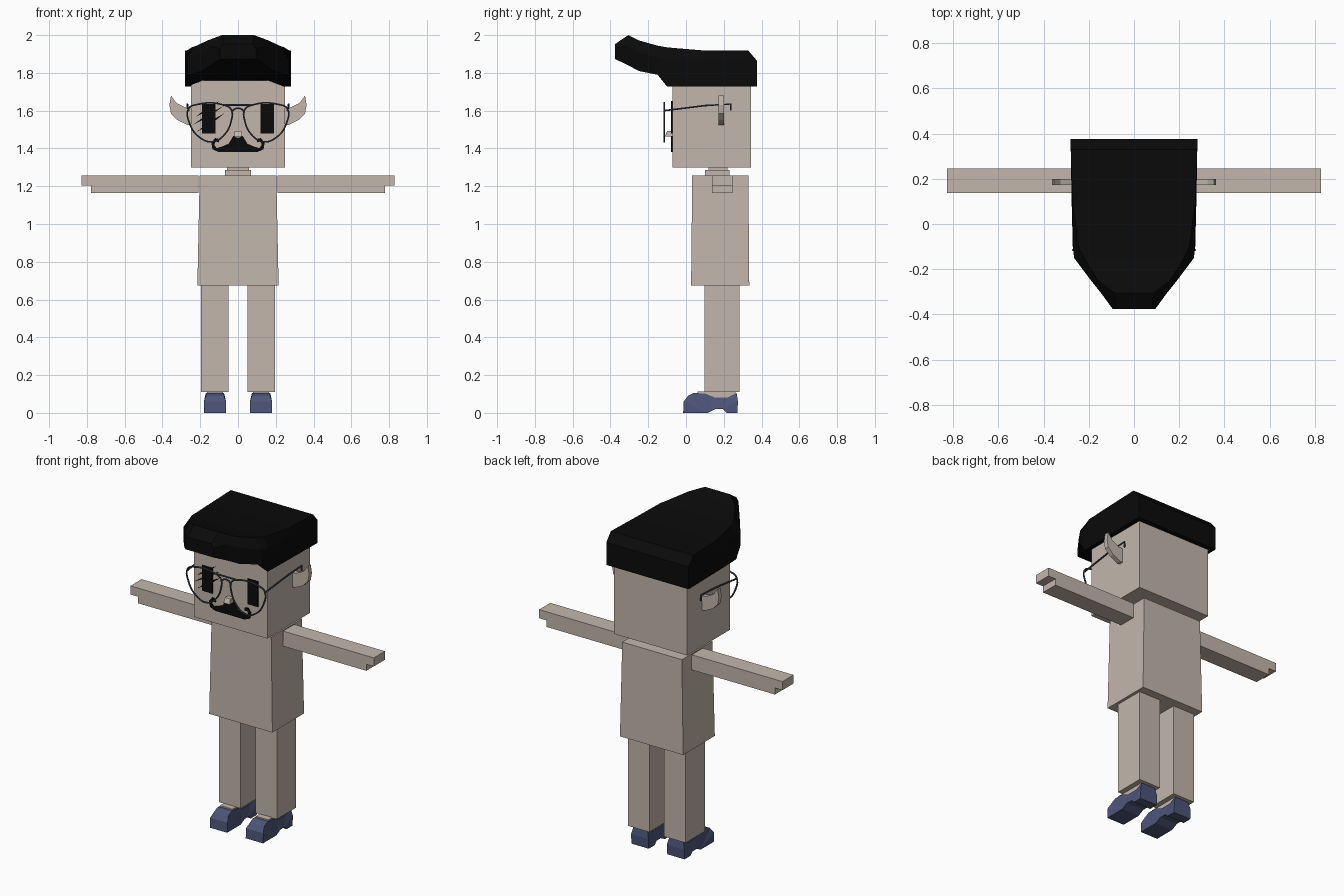
import bpy, bmesh

cube = bpy.data.objects.get("Cube")
if cube:
    bpy.data.objects.remove(cube, do_unlink=True)


def material(name, rgb):
    m = bpy.data.materials.new(name)
    m.use_nodes = True
    m.diffuse_color = (*rgb, 1)
    m.node_tree.nodes["Principled BSDF"].inputs["Base Color"].default_value = (*rgb, 1)
    return m


SKIN = material("warm_beige", (0.54, 0.47, 0.41))
BLACK = material("hair_black", (0.003, 0.003, 0.003))
NAVY = material("shoe_navy", (0.075, 0.09, 0.19))
STEEL = material("frame_grey", (0.05, 0.07, 0.09))


def loft(name, rings, mat):
    """Join equal-length rings of points into a closed solid."""
    bm = bmesh.new()
    loops = [[bm.verts.new(p) for p in ring] for ring in rings]
    n = len(loops[0])
    for a, b in zip(loops, loops[1:]):
        for i in range(n):
            j = (i + 1) % n
            bm.faces.new((a[i], a[j], b[j], b[i]))
    caps = [bm.faces.new(loops[0]), bm.faces.new(loops[-1])]
    bmesh.ops.recalc_face_normals(bm, faces=bm.faces)
    bmesh.ops.triangulate(bm, faces=caps)
    me = bpy.data.meshes.new(name)
    bm.to_mesh(me)
    bm.free()
    me.materials.append(mat)
    ob = bpy.data.objects.new(name, me)
    bpy.context.collection.objects.link(ob)
    return ob


def rect(x0, x1, y0, y1, z):
    return [(x0, y0, z), (x1, y0, z), (x1, y1, z), (x0, y1, z)]


def box(name, x, y, z, mat=SKIN):
    return loft(name, [rect(*x, *y, z[0]), rect(*x, *y, z[1])], mat)


def plate(name, pts, y0, y1, mat):
    """Extrude an x-z outline along y."""
    return loft(name, [[(x, y, z) for x, z in pts] for y in (y0, y1)], mat)


def wire(name, pts, closed=False, smooth=True):
    cu = bpy.data.curves.new(name, 'CURVE')
    cu.dimensions = '3D'
    cu.bevel_depth = 0.005
    cu.bevel_resolution = 1
    cu.resolution_u = 5
    cu.use_fill_caps = True
    sp = cu.splines.new('BEZIER')
    sp.bezier_points.add(len(pts) - 1)
    for bp, p in zip(sp.bezier_points, pts):
        bp.co = p
        bp.handle_left_type = bp.handle_right_type = 'AUTO' if smooth else 'VECTOR'
    sp.use_cyclic_u = closed
    cu.materials.append(STEEL)
    ob = bpy.data.objects.new(name, cu)
    bpy.context.collection.objects.link(ob)
    bpy.ops.object.select_all(action='DESELECT')
    ob.select_set(True)
    bpy.context.view_layer.objects.active = ob
    bpy.ops.object.convert(target='MESH')
    bpy.ops.object.shade_smooth_by_angle()


# Head, neck and body
box("head", (-.25, .25), (-.072, .345), (1.3, 1.76))
box("neck_base", (-.07, .07), (.1, .23), (1.25, 1.285))
box("neck", (-.058, .058), (.12, .22), (1.28, 1.305))
loft("torso", [rect(-.215, .215, .027, .335, .675),
               rect(-.203, .203, .033, .33, 1.256)], SKIN)

# Hair: cross-sections from back to front, swept up into a quiff
# y, half width, top half width, side bottom, middle bottom, shoulder, top
sections = [
    (.375, .28, .28, 1.727, 1.727, 1.82, 1.865),
    (.33, .28, .28, 1.727, 1.727, 1.87, 1.918),
    (.1, .276, .272, 1.727, 1.727, 1.87, 1.918),
    (-.1, .271, .245, 1.727, 1.795, 1.87, 1.935),
    (-.15, .265, .22, 1.79, 1.797, 1.88, 1.944),
    (-.25, .19, .16, 1.81, 1.81, 1.91, 1.972),
    (-.305, .146, .085, 1.84, 1.84, 1.94, 2.0),
    (-.375, .095, .08, 1.873, 1.873, 1.93, 1.953),
]
rings = []
for y, w, wt, zb, zc, zs, zt in sections:
    c = min(.095, .6 * w)
    half = [(c, zc), (w, zb), (w, zs), (wt, zt)]
    full = half + [(-x, z) for x, z in reversed(half)]
    rings.append([(x, y, z) for x, z in full])
loft("hair", rings, BLACK)

# Shoe side profile (y, z)
shoe = [(-.015, 0), (-.012, .06), (.01, .09), (.04, .105), (.1, .103),
        (.15, .082), (.22, .082), (.268, .105), (.275, .06), (.272, 0),
        (.215, 0), (.195, .02), (.155, .02), (.115, 0)]
ear = [(.24, 1.525), (.268, 1.525), (.32, 1.55), (.355, 1.585), (.363, 1.63),
       (.355, 1.68), (.325, 1.64), (.275, 1.615), (.24, 1.61)]
lens = [(.262, 1.61), (.255, 1.53), (.205, 1.46), (.135, 1.435), (.07, 1.475),
        (.035, 1.55), (.035, 1.605), (.075, 1.63), (.22, 1.632)]

for s, side in ((1, "left"), (-1, "right")):
    def span(a, b):
        return sorted((s * a, s * b))

    # Arms with a stepped hand end
    box(side + "_arm_top", span(.21, .828), (.137, .245), (1.203, 1.256))
    box(side + "_arm_under", span(.21, .777), (.137, .245), (1.163, 1.204))

    # Legs, feet and shoes
    box(side + "_leg", span(.05, .197), (.097, .284), (.11, .68))
    box(side + "_foot", span(.08, .165), (.06, .262), (.06, .112))
    loft(side + "_shoe",
         [[(s * (.122 + k * (.048 if z > .08 else .059)), y, z) for y, z in shoe]
          for k in (-1, 1)], NAVY)

    # Ears
    plate(side + "_ear", [(s * x, z) for x, z in ear], .172, .2, SKIN)

    # Glasses
    wire(side + "_lens_rim", [(s * x, -.115, z) for x, z in lens], closed=True)
    wire(side + "_temple", [(s * .262, -.115, 1.6), (s * .268, .1, 1.627),
                            (s * .268, .237, 1.635), (s * .268, .237, 1.6)], smooth=False)

    # Eyes
    x0, x1 = span(.12, .19)
    box(side + "_eye", (x0, x1), (-.0795, -.071), (1.48, 1.635), BLACK)

# Glasses bridge and brow bar
wire("bridge", [(-.035, -.115, 1.59), (-.015, -.115, 1.61),
                (.015, -.115, 1.61), (.035, -.115, 1.59)])
wire("brow_bar", [(-.08, -.115, 1.63), (.08, -.115, 1.63)], smooth=False)

# Slanted strokes across the right eye
for i, (x0, z0, x1, z1) in enumerate([(-.225, 1.566, -.1, 1.65),
                                      (-.24, 1.524, -.077, 1.624),
                                      (-.22, 1.487, -.07, 1.587)]):
    xm, zm = (x0 + x1) / 2, (z0 + z1) / 2
    plate(f"eye_stroke_{i + 1}", [(x0, z0), (xm, zm - .009), (x1, z1), (xm, zm + .009)],
          -.0799, -.071, BLACK)

# Nose
loft("nose", [rect(-.022, .022, -.112, -.07, 1.463),
              rect(-.018, .018, -.1, -.07, 1.492)], SKIN)

# Moustache with curled ends
half = [(0, 1.455), (.025, 1.466), (.05, 1.425), (.085, 1.41), (.112, 1.402),
        (.126, 1.418), (.118, 1.437), (.1, 1.432), (.1, 1.45), (.122, 1.455),
        (.141, 1.43), (.135, 1.395), (.1, 1.38), (0, 1.38)]
outline = half + [(-x, z) for x, z in reversed(half[1:-1])]
plate("moustache", outline, -.0795, -.071, BLACK)
